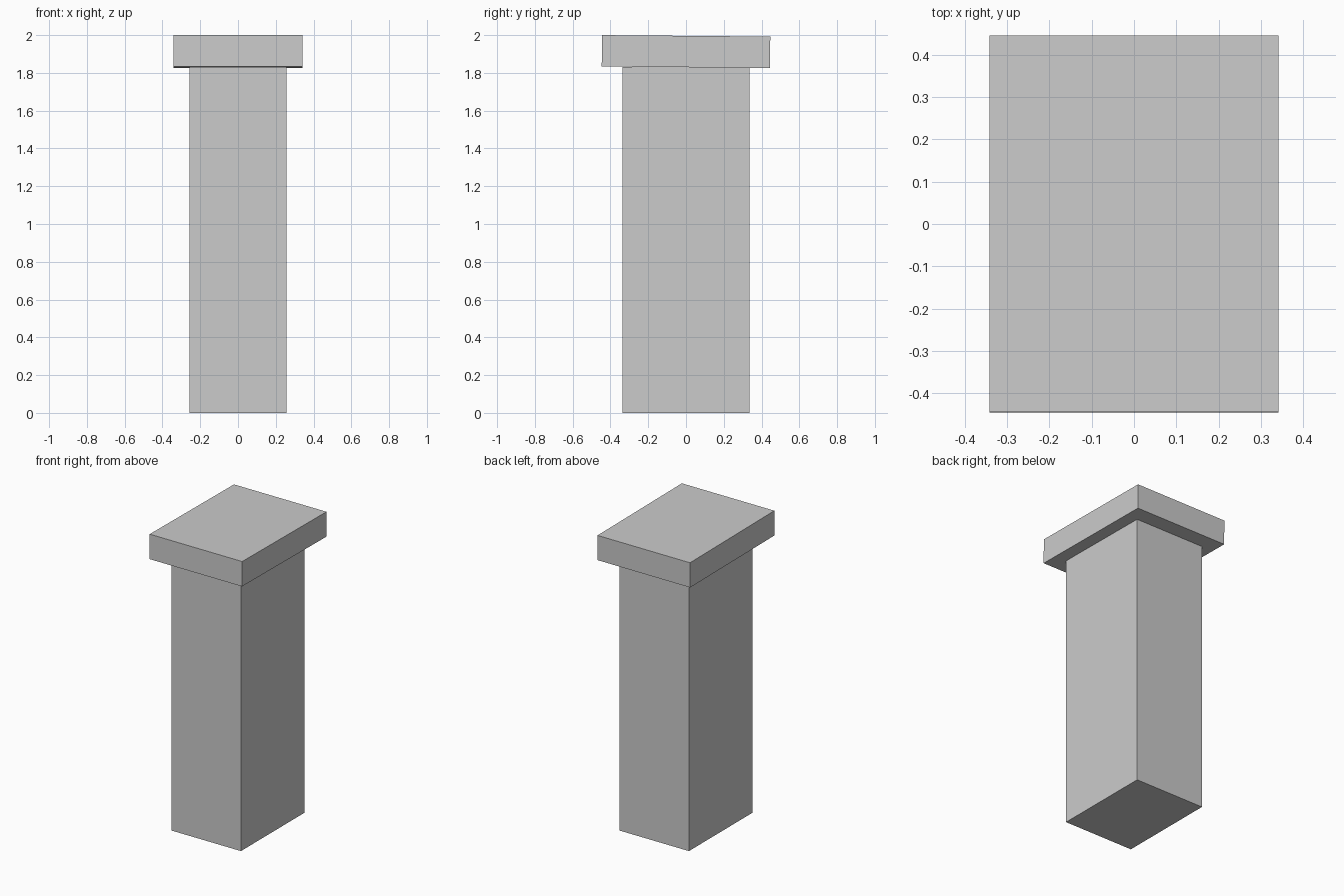
import bpy
from math import radians

if "Cube" in bpy.data.objects:
    bpy.data.objects.remove(bpy.data.objects["Cube"])


def box(name, size, center, tilt=0.0):
    bpy.ops.mesh.primitive_cube_add(size=1, location=center, rotation=(radians(tilt), 0, 0))
    ob = bpy.context.object
    ob.name = name
    ob.scale = size
    bpy.ops.object.transform_apply(location=False, rotation=True, scale=True)
    return ob


# Rectangular shaft standing on the ground
box("pillar_shaft", (0.514, 0.672, 1.832), (0, 0, 0.916))

# Overhanging cap slab, tipped very slightly down toward the back
box("pillar_cap", (0.684, 0.891, 0.166), (0, 0, 1.913), tilt=-0.5)
